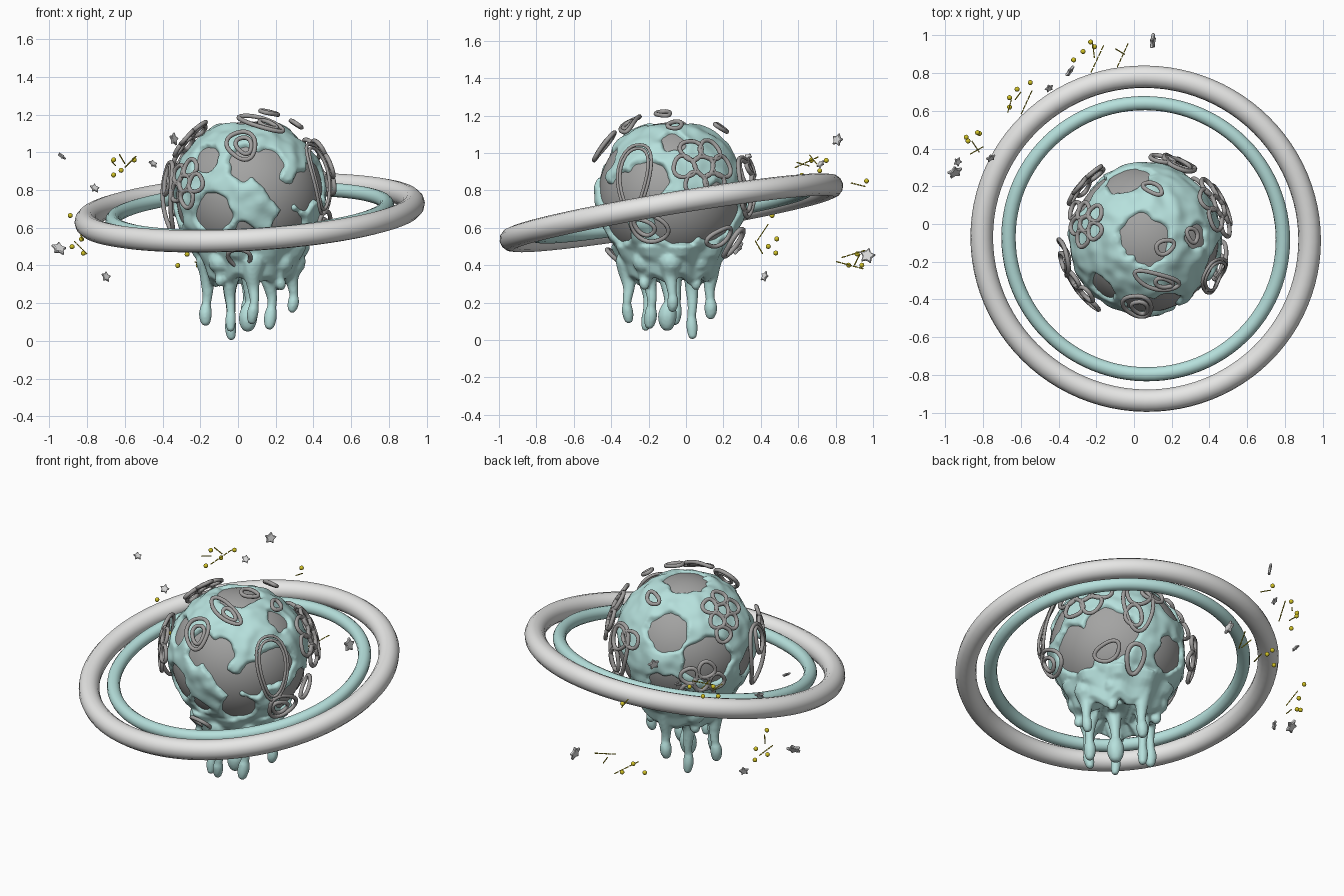
import bpy, bmesh, math
from mathutils import Vector, Matrix, noise

cube = bpy.data.objects.get("Cube")
if cube:
    bpy.data.objects.remove(cube, do_unlink=True)

C = Vector((0.06, -0.08, 0.775))      # planet centre
Z = Vector((0, 0, 1))


def material(name, rgb):
    m = bpy.data.materials.new(name)
    m.use_nodes = True
    m.diffuse_color = (*rgb, 1)
    m.node_tree.nodes["Principled BSDF"].inputs["Base Color"].default_value = (*rgb, 1)
    return m


ROCK = material("planet grey", (0.37, 0.37, 0.365))
SLIME = material("pale teal", (0.47, 0.75, 0.72))
PALE = material("light grey", (0.80, 0.80, 0.79))
WIRE = material("mid grey", (0.35, 0.34, 0.335))
GOLD = material("yellow", (0.64, 0.54, 0.02))
STAR = material("star grey", (0.72, 0.72, 0.72))


def add(name, bm, mat, smooth=True):
    me = bpy.data.meshes.new(name)
    bm.to_mesh(me)
    bm.free()
    for p in me.polygons:
        p.use_smooth = smooth
    me.materials.append(mat)
    ob = bpy.data.objects.new(name, me)
    bpy.context.collection.objects.link(ob)
    return ob


def ball(bm, at, r, sub=2):
    return bmesh.ops.create_icosphere(bm, subdivisions=sub, radius=r,
                                      matrix=Matrix.Translation(at))["verts"]


# Planet core
bm = bmesh.new()
ball(bm, C, 0.388, 5)
add("planet_core", bm, ROCK)

# Slime coat: bare patches as direction and angular radius
BARE = [((0, 0, 1), 0.33), ((-.03, -.38, .18), .22), ((.1, -.38, .16), .25),
        ((.18, -.35, .01), .2), ((.3, -.26, .03), .24), ((.2, -.3, -.17), .24),
        ((-.2, -.32, -.1), .26), ((-.02, -.35, -.2), .16), ((-.22, -.25, .2), .2),
        ((.37, -.13, .08), .28), ((.36, .05, -.15), .36), ((.28, .02, .28), .18),
        ((.28, .25, -.10), .4), ((-.09, .33, .2), .3), ((-.31, .22, .03), .36),
        ((-.1, .35, -.14), .26), ((-.36, -.08, -.06), .22)]
BARE = [(Vector(d).normalized(), a) for d, a in BARE]
bm = bmesh.new()
for v in ball(bm, C, 1, 6):
    d = (v.co - C).normalized()
    f = min(d.angle(h) - a for h, a in BARE)
    f += 0.08 * noise.noise(d * 4) + 0.05 * noise.noise(d * 9)
    s = min(max(f / 0.07 + 0.5, 0), 1)
    s = s * s * (3 - 2 * s)
    v.co = C + d * (0.362 + s * (0.046 + 0.012 * noise.noise(d * 6)))

# Ribbed skirt of slime hanging under the planet
PROFILE = [(.20, .56), (.31, .50), (.285, .45), (.255, .40), (.235, .34), (.20, .31), (.12, .36)]
rows = []
for i in range(72):
    a = math.tau * i / 72
    rim = Vector((math.cos(a), math.sin(a), 0))
    rib = 0.05 * math.sin(9 * a) + 0.12 * noise.noise(rim * 2.5)
    rows.append([bm.verts.new(Vector((C.x, C.y, z + 0.3 * rib * (z < .42))) + rim * r * (1 + rib))
                 for r, z in PROFILE])
for p, q in zip(rows, rows[1:] + rows[:1]):
    for j in range(len(PROFILE) - 1):
        bm.faces.new((p[j], p[j + 1], q[j + 1], q[j]))
bm.faces.new([p[0] for p in rows])
bm.faces.new([p[-1] for p in reversed(rows)])

# Drips: x, y, tip height, bulb radius
DRIPS = [(.29, -.08, .14, .032), (-.17, -.06, .07, .036), (.08, -.31, .08, .032),
         (.05, .13, .10, .036), (-.04, .03, -.005, .032), (.06, -.10, .035, .052),
         (.17, -.19, .05, .036), (-.04, -.21, .04, .03), (.21, .05, .26, .03),
         (-.09, -.24, .28, .03), (.23, -.22, .26, .03), (-.11, .06, .28, .03)]
for x, y, tip, r in DRIPS:
    n = 26
    for k in range(n + 1):
        t = k / n                                  # 0 at the tip, 1 in the skirt
        z = tip + r + t * (0.42 - tip - r)
        bulb = r * math.exp(-((t - 0.12) / 0.24) ** 2)
        size = max(bulb, 0.023 + 0.045 * t ** 2.5)
        wob = Vector((noise.noise(Vector((x * 9, z * 7, 1))),
                      noise.noise(Vector((y * 9, z * 7, 5))), 0)) * 0.02
        ball(bm, Vector((x, y, z)) + wob, size)
bmesh.ops.recalc_face_normals(bm, faces=bm.faces[:])
slime = add("slime_coat", bm, SLIME)
m = slime.modifiers.new("merge", "REMESH")
m.mode = "VOXEL"
m.voxel_size = 0.009
m.use_smooth_shade = True
m = slime.modifiers.new("soften", "SMOOTH")
m.factor = 0.5
m.iterations = 3

# Tilted rings
TILT = Matrix.Rotation(math.radians(9.5), 4, "X") @ Matrix.Rotation(math.radians(-3.3), 4, "Y")


def ring(name, major, minor, mat, sides=12, steps=96):
    bm = bmesh.new()
    rows = []
    for i in range(steps):
        a = math.tau * i / steps
        row = []
        for j in range(sides):
            b = math.tau * j / sides
            w = major + minor * math.cos(b)
            row.append(bm.verts.new((w * math.cos(a), w * math.sin(a), minor * math.sin(b))))
        rows.append(row)
    for i in range(steps):
        p, q = rows[i], rows[(i + 1) % steps]
        for j in range(sides):
            k = (j + 1) % sides
            bm.faces.new((p[j], q[j], q[k], p[k]))
    ob = add(name, bm, mat)
    ob.matrix_world = Matrix.Translation((0.062, -0.078, 0.68)) @ TILT


ring("outer_ring", 0.871, 0.06, PALE)
ring("inner_ring", 0.729, 0.038, SLIME)


# Wire lattices: closed loops (u, v, half width, half height) wrapped on the planet
def lattice(name, d, loops, roll=0, lift=0.452, wire=0.012):
    n = Vector(d).normalized()
    u = Z.cross(n).normalized()
    v = n.cross(u)
    c, s = math.cos(roll), math.sin(roll)
    u, v = u * c + v * s, v * c - u * s
    cu = bpy.data.curves.new(name, "CURVE")
    cu.dimensions = "3D"
    cu.bevel_depth = wire
    cu.bevel_resolution = 2
    for a, b, w, h in loops:
        sp = cu.splines.new("POLY")
        sp.points.add(27)
        sp.use_cyclic_u = True
        for i, p in enumerate(sp.points):
            t = math.tau * i / 28
            k = 1 + 0.07 * math.sin(3 * t + a * 30 + b * 17)
            q = n * lift + u * (a + w * k * math.cos(t)) + v * (b + h * k * math.sin(t))
            p.co = (*(C + q.normalized() * lift), 1)
    cu.materials.append(WIRE)
    ob = bpy.data.objects.new(name, cu)
    bpy.context.collection.objects.link(ob)


def flower(r, petals):
    loops = [(0, 0, r * 0.32, r * 0.32)]
    for i in range(petals):
        a = math.tau * i / petals
        loops.append((r * .66 * math.cos(a), r * .66 * math.sin(a), r * .36, r * .36))
    return loops


lattice("left_flower_lattice", (-.33, -.27, .06), flower(.135, 5))
lattice("upper_left_lattice", (-.31, .08, .30), flower(.125, 5) + [(-.06, -.14, .05, .05)])
lattice("left_side_hoops", (-.40, -.09, .0), [(0, 0, .10, .2), (.02, .08, .05, .08)], lift=.46)
lattice("right_flower_lattice", (.38, .17, .15), flower(.175, 6), lift=.46)
lattice("back_lattice", (.17, .38, .05), [(0, 0, .09, .17), (0, .07, .07, .07), (-.03, -.08, .05, .07),
                                          (.1, .1, .07, .05)], lift=.46)
lattice("back_right_lattice", (-.28, .26, -.06), flower(.14, 5))
lattice("back_low_hoop", (.14, .32, -.24), [(0, 0, .05, .09)], wire=.014)
lattice("right_large_hoop", (.38, -.2, .10), [(0, 0, .1, .21), (0, 0, .082, .18)], wire=.009)
lattice("right_low_hoop", (.39, -.12, -.17), [(0, 0, .11, .08), (-.02, -.01, .06, .04)], -.5)
lattice("right_back_low_hoop", (.28, .25, -.22), [(0, 0, .08, .05)], .5)
lattice("front_hoop", (-.04, -.35, .26), [(0, 0, .075, .095), (.01, -.01, .04, .055)], .4)
lattice("front_top_hoop", (.06, -.22, .38), [(0, 0, .13, .045), (.04, 0, .05, .025)], -.6)
lattice("top_hoop", (.10, -.04, .42), [(0, 0, .035, .05)], .8)
lattice("top_left_hoop", (.24, .02, .36), [(0, 0, .04, .03)], .5)
lattice("top_back_hoop", (.04, .27, .36), [(0, 0, .055, .03)], -.4)
lattice("low_front_hoop", (-.05, -.28, -.32), [(0, 0, .06, .07)])

# Five pointed stars: position, size, tilt, turn
STARS = [(-.95, .275, .49, .046, -.7, .3), (-.935, .33, .98, .028, -.9, .9),
         (-.76, .35, .81, .03, -.6, .4), (-.70, .42, .34, .032, -.3, .6),
         (-.45, .72, .94, .028, -.7, .5), (-.34, .81, 1.07, .038, -.2, .9),
         (.10, .97, .45, .046, -.2, 1.45)]
for i, (x, y, z, r, tilt, turn) in enumerate(STARS):
    bm = bmesh.new()
    pts = []
    for k in range(10):
        a = math.tau * k / 10
        w = r if k % 2 == 0 else r * 0.55
        pts.append(bm.verts.new((w * math.sin(a), -r * 0.2, w * math.cos(a))))
    face = bm.faces.new(pts)
    ext = bmesh.ops.extrude_face_region(bm, geom=[face])["geom"]
    bmesh.ops.translate(bm, vec=(0, r * 0.4, 0), verts=[g for g in ext if isinstance(g, bmesh.types.BMVert)])
    bmesh.ops.recalc_face_normals(bm, faces=bm.faces[:])
    bmesh.ops.bevel(bm, geom=bm.edges[:], offset=r * 0.1, segments=1, affect="EDGES")
    ob = add(f"star_{i + 1}", bm, STAR, False)
    ob.location = (x, y, z)
    ob.rotation_euler = (tilt, 0.2, turn)

# Yellow beads
BEADS = [(-.66, .67, .96), (-.62, .715, .905), (-.66, .62, .88), (-.55, .75, .96),
         (-.89, .46, .665), (-.83, .485, .54), (-.82, .48, .465), (-.88, .44, .50),
         (-.32, .87, .40), (-.21, .94, .40), (-.27, .915, .46), (-.23, .965, .85)]
bm = bmesh.new()
for p in BEADS:
    ball(bm, p, 0.0135)
add("yellow_beads", bm, GOLD)

# Dashed yellow streaks: start and end of each
STREAKS = [((-.67, .59, .95), (-.65, .66, .93)), ((-.60, .58, .92), (-.54, .71, .98)),
           ((-.63, .66, .99), (-.60, .70, .94)), ((-.87, .37, .53), (-.80, .41, .46)),
           ((-.86, .44, .62), (-.82, .38, .53)), ((-.23, .80, .42), (-.16, .95, .38)),
           ((-.09, .83, .44), (-.03, .96, .48)), ((-.10, .93, .46), (-.05, .90, .40)),
           ((-.21, .88, .84), (-.22, .96, .82))]
bm = bmesh.new()
for a, b in STREAKS:
    a, b = Vector(a), Vector(b)
    turn = (b - a).to_track_quat("Z", "Y").to_matrix().to_4x4()
    for k in range(5):
        at = Matrix.Translation(a.lerp(b, (k + 0.5) / 5))
        bmesh.ops.create_cone(bm, cap_ends=True, segments=6, radius1=.0035, radius2=.0035,
                              depth=(b - a).length * 0.16, matrix=at @ turn)
add("yellow_streaks", bm, GOLD, False)
